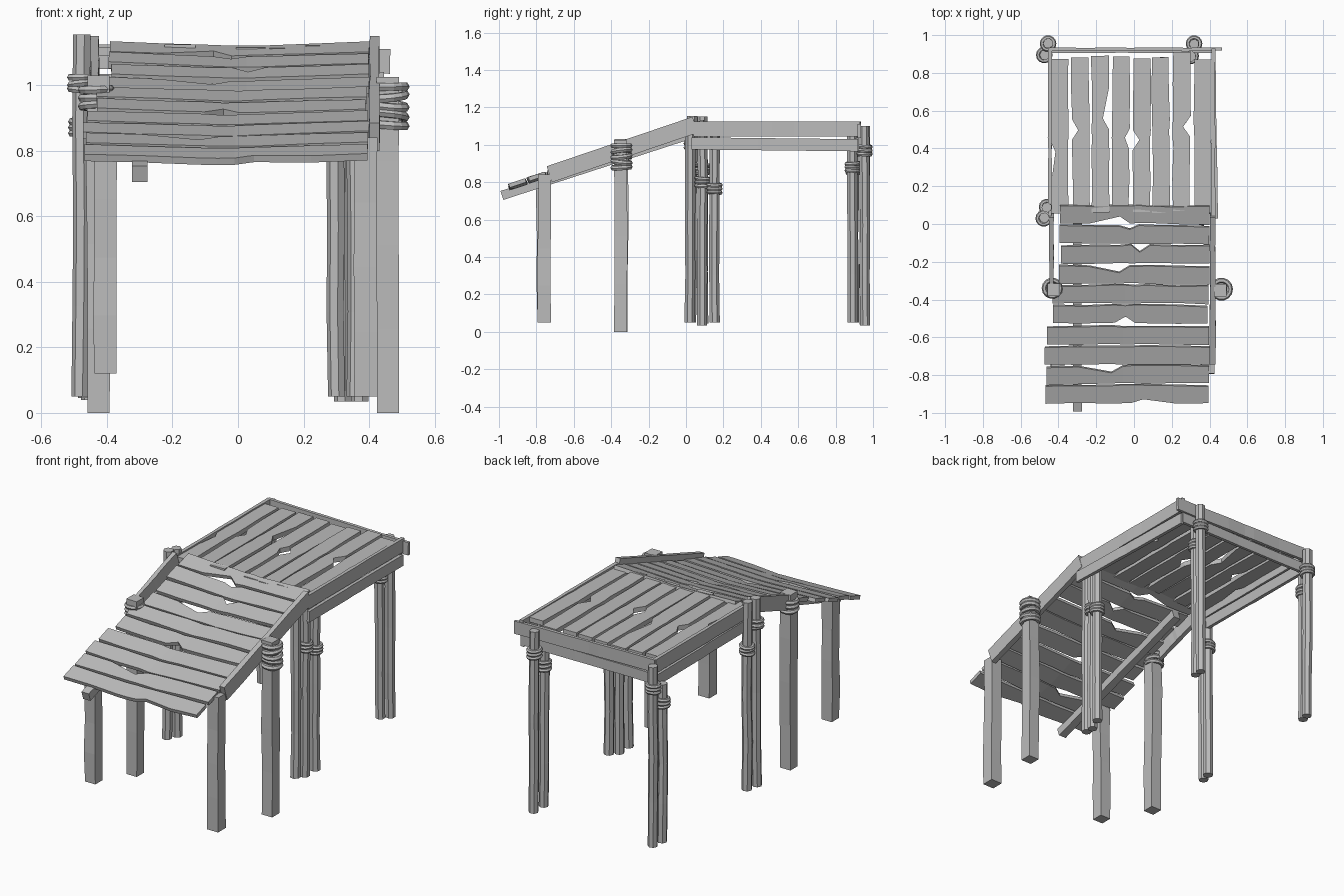
import bpy, bmesh, math, random
from mathutils import Vector

random.seed(4)
if "Cube" in bpy.data.objects:
    bpy.data.objects.remove(bpy.data.objects["Cube"])

wood = bpy.data.materials.new("weathered_grey")
wood.use_nodes = True
GREY = (0.5, 0.5, 0.5, 1)
wood.diffuse_color = GREY
wood.node_tree.nodes["Principled BSDF"].inputs["Base Color"].default_value = GREY


def jit(a):
    return random.uniform(-a, a)


def loft(name, rings, closed=False):
    """Skin a list of equal-sized rings of points, capped unless closed into a loop."""
    bm = bmesh.new()
    vs = [[bm.verts.new(p) for p in r] for r in rings]
    n = len(vs[0])
    pairs = list(zip(vs, vs[1:]))
    if closed:
        pairs.append((vs[-1], vs[0]))
    else:
        bm.faces.new(vs[0])
        bm.faces.new(vs[-1])
    for a, b in pairs:
        for i in range(n):
            j = (i + 1) % n
            bm.faces.new((a[i], a[j], b[j], b[i]))
    bmesh.ops.recalc_face_normals(bm, faces=bm.faces)
    mesh = bpy.data.meshes.new(name)
    bm.to_mesh(mesh)
    bm.free()
    mesh.materials.append(wood)
    ob = bpy.data.objects.new(name, mesh)
    bpy.context.collection.objects.link(ob)
    return ob


def plank(name, p, q, w, t, up=(0, 0, 1), sag=0.0, notch=0.0, wear=0.004):
    """Worn board; p and q are the ends of the centre line of its top face."""
    p, q = Vector(p), Vector(q)
    d = (q - p).normalized()
    side = d.cross(Vector(up)).normalized()
    n = side.cross(d)
    steps = [0, 0.2, 0.4, 0.47, 0.53, 0.6, 0.8, 1]
    hit, edge = random.choice((2, 3, 4, 5)), random.choice((0, 1))
    rings = []
    for k, u in enumerate(steps):
        c = p.lerp(q, u) - n * sag * (1 - abs(2 * u - 1))
        half = [w / 2 - random.uniform(0, wear), w / 2 - random.uniform(0, wear)]
        if k == hit:
            half[edge] -= notch
        l, r = c - side * half[0], c + side * half[1]
        rings.append([l, r, r - n * t, l - n * t])
    return loft(name, rings)


def post(name, x, y, z0, z1, r, sides=7, lean=0.003):
    """Rough upright; four sides gives a squared timber."""
    rings = []
    for k in range(5):
        z = z0 + (z1 - z0) * k / 4
        cx, cy, rr = x + jit(lean), y + jit(lean), r * (1 + jit(0.04))
        angles = [2 * math.pi * (i + 0.5) / sides for i in range(sides)]
        rings.append([(cx + rr * math.cos(a), cy + rr * math.sin(a), z) for a in angles])
    return loft(name, rings)


def rope(name, x, y, z0, z1, r, turns, thick=0.012):
    """Stack of slightly tilted rope rings round a post."""
    for k in range(turns):
        z = z0 + (z1 - z0) * (k + 0.5) / turns
        tx, ty = jit(0.12), jit(0.12)
        rings = []
        for i in range(14):
            a = 2 * math.pi * i / 14
            ring = []
            for j in range(6):
                b = 2 * math.pi * j / 6
                rad = r + thick * math.cos(b)
                px, py = rad * math.cos(a), rad * math.sin(a)
                ring.append((x + px, y + py, z + thick * math.sin(b) + px * tx + py * ty))
            rings.append(ring)
        loft(f"{name}_{k + 1}", rings, closed=True)


# Level deck: eight boards running front to back
for i in range(8):
    x = -0.39 + i * 0.107
    plank(f"deck_board_{i + 1}", (x + jit(0.006), 0.065 + jit(0.012), 1.118 + jit(0.006)),
          (x + jit(0.006), 0.895 + jit(0.025), 1.118 + jit(0.006)),
          0.098, 0.028, notch=random.choice((0, 0.025, 0.035)), wear=0.006)

# Deck frame: upper and lower rails on the sides and the back
for side, x in (("right", -0.445), ("left", 0.42)):
    out = 0.015 if x > 0 else 0
    plank(f"deck_upper_rail_{side}", (x, 0.04, 1.125), (x, 0.93, 1.125), 0.024, 0.08)
    plank(f"deck_lower_rail_{side}", (x + out, 0.03, 1.04), (x, 0.92, 1.03), 0.024, 0.065)
plank("back_upper_rail", (-0.45, 0.925, 1.125), (0.465, 0.925, 1.11), 0.022, 0.075)
plank("back_lower_rail", (-0.44, 0.915, 1.035), (0.42, 0.915, 1.035), 0.022, 0.06)

# Ramp: sagging cross boards that follow the slope
SLOPE = 0.33
ramp_up = Vector((0, -SLOPE, 1)).normalized()


def ramp_z(y):
    return 0.79 + SLOPE * (y + 0.95)


for i in range(10):
    y = 0.045 - i * 0.106
    x0 = -0.39 if i < 4 else (-0.43 if i < 6 else -0.465)
    plank(f"ramp_board_{i + 1}", (x0 + jit(0.008), y + jit(0.005), ramp_z(y) + jit(0.004)),
          (0.395 + jit(0.006), y + jit(0.005), ramp_z(y) + jit(0.004)),
          0.104, 0.022, up=ramp_up, sag=0.014,
          notch=random.choice((0, 0.02, 0.035)), wear=0.007)

# Ramp side boards and the bearer underneath
plank("ramp_side_board_left", (0.417, -0.745, 0.885), (0.417, 0.035, 1.15),
      0.034, 0.09, up=ramp_up)
plank("ramp_side_board_right", (-0.437, -0.37, 1.01), (-0.437, 0.035, 1.15),
      0.028, 0.085, up=ramp_up)
plank("ramp_bearer", (-0.3, -0.992, 0.753), (-0.3, 0.0, 1.075), 0.05, 0.05, up=ramp_up)

# Squared posts under the ramp
for name, x, y, z0, z1 in (("front_post_right", -0.405, -0.765, 0.12, 0.83),
                           ("front_post_left", 0.39, -0.757, 0.05, 0.84),
                           ("ramp_post_right", -0.427, -0.345, 0.0, 1.03),
                           ("ramp_post_left", 0.457, -0.35, 0.0, 1.025)):
    post(name, x, y, z0, z1, 0.049, sides=4)
rope("ramp_rope_left", 0.463, -0.345, 0.865, 1.01, 0.047, 5, 0.014)
rope("ramp_rope_right", -0.433, -0.34, 0.925, 1.0, 0.043, 3, 0.013)

# Round deck posts in bundles, each with its rope lashing height
bundle = (("middle_post_right_outer", -0.478, 0.03, 0.05, 1.155, 0.975),
          ("middle_post_right_inner", -0.46, 0.09, 0.045, 1.15, 0.84),
          ("middle_post_left_front", 0.36, 0.022, 0.05, 1.08, 0),
          ("middle_post_left_centre", 0.376, 0.088, 0.035, 1.08, 0.77),
          ("middle_post_left_back", 0.395, 0.153, 0.05, 1.08, 0.735),
          ("back_post_right_outer", -0.455, 0.955, 0.04, 1.1, 0.94),
          ("back_post_right_inner", -0.475, 0.895, 0.05, 0.98, 0.84),
          ("back_post_left_outer", 0.318, 0.955, 0.035, 1.1, 0.94),
          ("back_post_left_inner", 0.3, 0.89, 0.05, 1.08, 0.85))
for name, x, y, z0, z1, lash in bundle:
    post(name, x, y, z0, z1, 0.028)
    if lash:
        rope(name.replace("post", "rope"), x, y, lash, lash + 0.06, 0.033, 3, 0.011)
